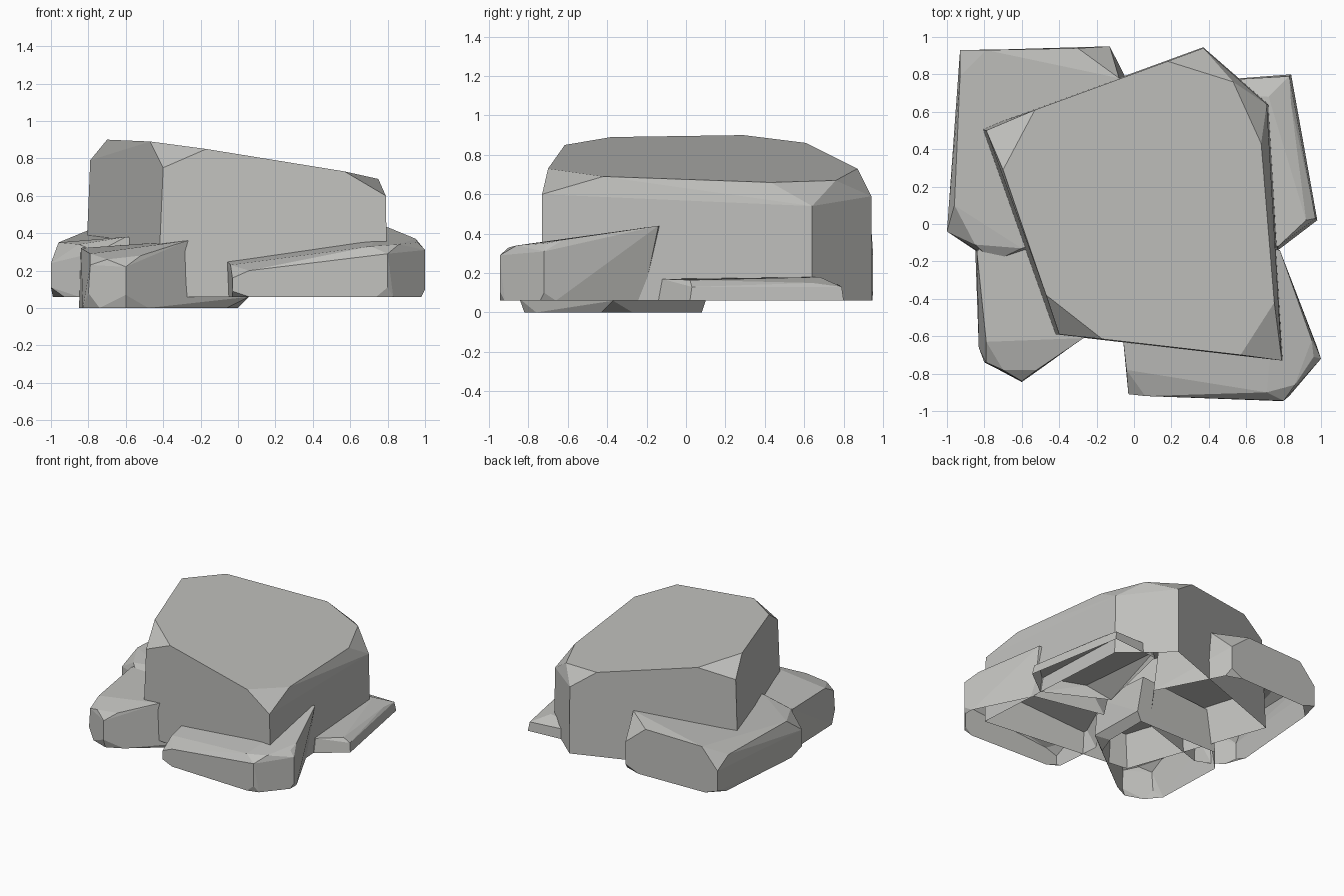
import bpy, bmesh, math

stone = bpy.data.materials.new("grey stone")
stone.diffuse_color = (0.53, 0.53, 0.51, 1)


def rock(name, floor, footprint, crown):
    """Chiselled rock: hull of a flat footprint and crown points, open underneath."""
    bm = bmesh.new()
    for x, y in footprint:
        bm.verts.new((x, y, floor))
    for p in crown:
        bm.verts.new(p)
    res = bmesh.ops.convex_hull(bm, input=bm.verts[:])
    loose = {v for v in res["geom_interior"] if isinstance(v, bmesh.types.BMVert)}
    loose |= {v for v in bm.verts if not v.link_faces}
    bmesh.ops.delete(bm, geom=list(loose), context='VERTS')
    bmesh.ops.dissolve_limit(bm, angle_limit=math.radians(6),
                             verts=bm.verts[:], edges=bm.edges[:])
    bmesh.ops.recalc_face_normals(bm, faces=bm.faces[:])
    under = [f for f in bm.faces if all(v.co.z < floor + 0.001 for v in f.verts)]
    bmesh.ops.delete(bm, geom=under, context='FACES')
    me = bpy.data.meshes.new(name)
    bm.to_mesh(me)
    bm.free()
    me.materials.append(stone)
    ob = bpy.data.objects.new(name, me)
    bpy.context.collection.objects.link(ob)


# Large central boulder with a sloping top and cut corners
rock("main_boulder", 0.06,
     [(-0.43, -0.59), (0.80, -0.73), (0.72, 0.64), (0.37, 0.945), (-0.82, 0.51)],
     [(-0.40, -0.59, 0.75), (-0.17, -0.615, 0.85), (-0.47, -0.38, 0.89),
      (0.57, -0.70, 0.73), (0.79, -0.73, 0.60), (0.75, -0.42, 0.69),
      (0.68, 0.43, 0.66), (0.71, 0.64, 0.54), (0.53, 0.76, 0.67),
      (0.37, 0.94, 0.59), (0.18, 0.87, 0.73), (-0.53, 0.61, 0.86),
      (-0.79, 0.50, 0.79), (-0.70, 0.29, 0.90)])

# Broad slab behind on the left
rock("back_left_rock", 0.06,
     [(-0.93, 0.82), (-0.82, 0.93), (-0.24, 0.945), (-0.11, 0.90), (0.15, 0.40),
      (-0.15, 0.0), (-0.73, -0.19), (-0.85, -0.14), (-0.93, -0.08), (-0.99, 0.08)],
     [(-0.93, 0.93, 0.26), (-0.93, 0.93, 0.10), (-0.79, 0.93, 0.42),
      (-0.93, 0.79, 0.34), (-0.30, 0.94, 0.43), (-0.13, 0.95, 0.29),
      (-0.13, 0.95, 0.11), (-0.08, 0.78, 0.46), (-0.96, 0.10, 0.35),
      (-1.0, -0.04, 0.24), (-1.0, -0.04, 0.11), (-0.85, -0.11, 0.34),
      (-0.75, -0.20, 0.30), (-0.60, -0.13, 0.38), (0.10, 0.40, 0.45),
      (-0.20, 0.0, 0.40)])

# Front left stone, set lowest in the ground
rock("front_left_rock", 0.0,
     [(-0.85, -0.10), (-0.83, -0.66), (-0.74, -0.77), (-0.60, -0.82),
      (-0.48, -0.76), (-0.06, -0.43), (0.0, -0.27), (0.0, 0.08), (-0.70, 0.08)],
     [(-0.80, -0.74, 0.08), (-0.60, -0.845, 0.07), (0.06, -0.37, 0.06),
      (0.05, 0.10, 0.06), (-0.79, -0.63, 0.29), (-0.79, -0.74, 0.23),
      (-0.70, -0.78, 0.26), (-0.60, -0.84, 0.22), (-0.52, -0.78, 0.28),
      (-0.27, -0.61, 0.36), (0.02, -0.38, 0.38), (-0.84, -0.15, 0.32),
      (-0.70, 0.05, 0.35), (-0.02, 0.08, 0.38)])

# Front right slab, rising towards the boulder
rock("front_right_rock", 0.06,
     [(-0.03, -0.87), (0.06, -0.92), (0.74, -0.945), (0.83, -0.92), (0.98, -0.74),
      (0.98, -0.66), (0.76, -0.22), (0.20, -0.10), (-0.06, -0.50)],
     [(-0.03, -0.91, 0.16), (-0.03, -0.91, 0.09), (0.06, -0.92, 0.20),
      (-0.04, -0.78, 0.23), (-0.06, -0.60, 0.25), (0.71, -0.90, 0.33),
      (0.80, -0.945, 0.29), (0.80, -0.945, 0.11), (0.86, -0.86, 0.34),
      (0.96, -0.71, 0.35), (1.0, -0.72, 0.31), (1.0, -0.72, 0.10),
      (0.95, -0.62, 0.37), (0.78, -0.14, 0.44), (0.50, -0.08, 0.42),
      (0.10, -0.15, 0.33)])

# Low wedge behind on the right, with its rear corner cut down
rock("back_right_rock", 0.06,
     [(0.84, 0.80), (0.98, 0.02), (0.77, -0.14), (0.30, 0.10), (0.45, 0.77)],
     [(0.83, 0.79, 0.13), (0.84, 0.64, 0.15), (0.72, 0.68, 0.18),
      (0.57, 0.775, 0.14), (0.97, 0.03, 0.13), (0.92, 0.02, 0.165),
      (0.77, -0.12, 0.17), (0.45, 0.0, 0.17), (0.40, 0.70, 0.16)])
